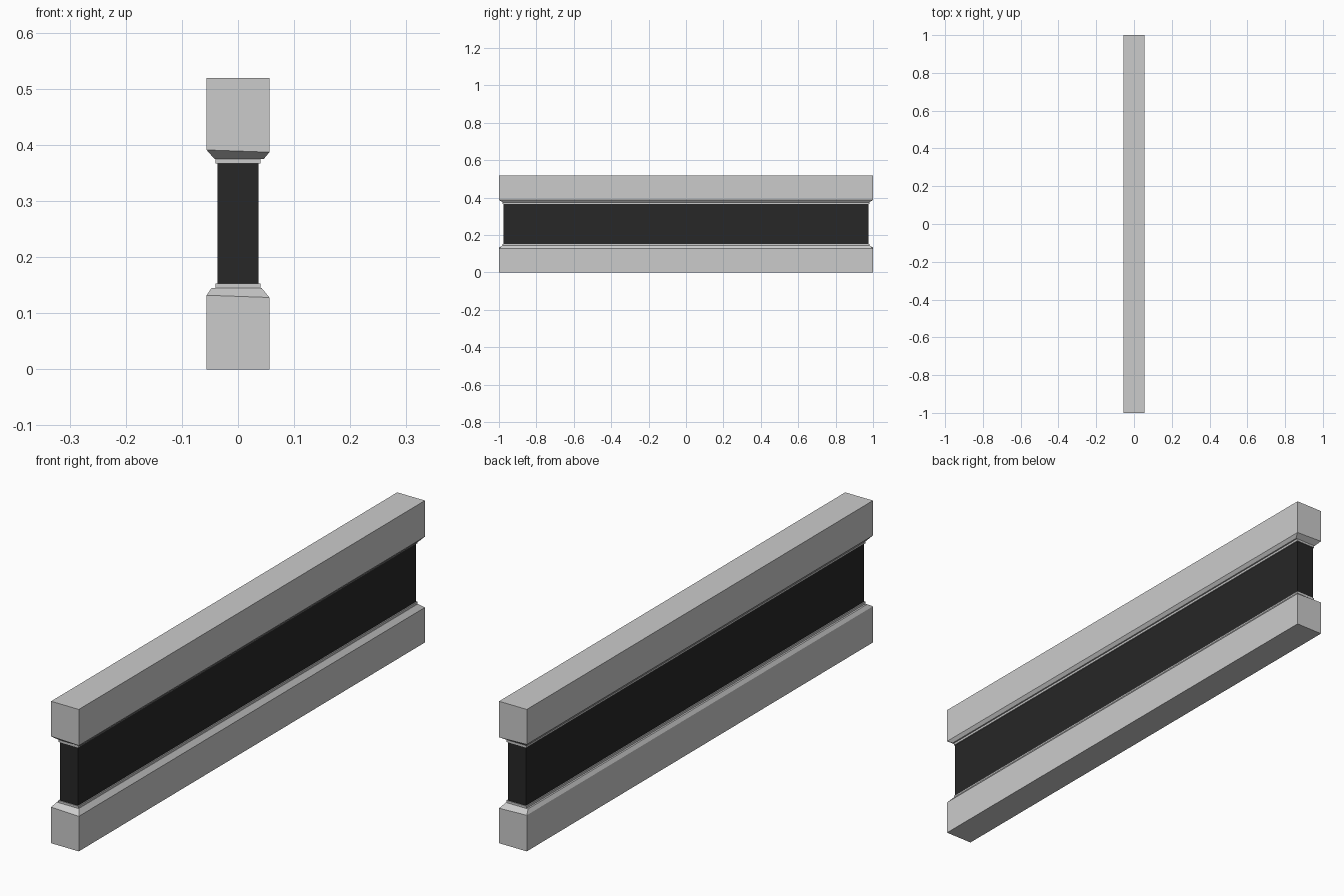
import bpy, bmesh

if "Cube" in bpy.data.objects:
    bpy.data.objects.remove(bpy.data.objects["Cube"])

def stack(name, rings, mat=None):
    """Closed solid from stacked rectangles: (x_left, x_right, half_y, z_left, z_right)."""
    bm = bmesh.new()
    loops = []
    for xl, xr, hy, zl, zr in rings:
        loops.append([bm.verts.new(p) for p in
                      ((xl, -hy, zl), (xr, -hy, zr), (xr, hy, zr), (xl, hy, zl))])
    for a, b in zip(loops, loops[1:]):
        for i in range(4):
            j = (i + 1) % 4
            bm.faces.new((a[i], a[j], b[j], b[i]))
    bm.faces.new(loops[0][::-1])
    bm.faces.new(loops[-1])
    bmesh.ops.recalc_face_normals(bm, faces=bm.faces)
    me = bpy.data.meshes.new(name)
    bm.to_mesh(me)
    bm.free()
    ob = bpy.data.objects.new(name, me)
    bpy.context.collection.objects.link(ob)
    if mat:
        me.materials.append(mat)
    return ob

def box(name, hx, hy, z0, z1, mat=None):
    return stack(name, [(-hx, hx, hy, z0, z0), (-hx, hx, hy, z1, z1)], mat)

black = bpy.data.materials.new("black_panel")
black.diffuse_color = (0.02, 0.02, 0.02, 1)
black.use_nodes = True
black.node_tree.nodes["Principled BSDF"].inputs["Base Color"].default_value = black.diffuse_color

# Bottom and top rails, each with a slightly uneven chamfer facing the panel
stack("bottom_rail", [(-0.056, 0.056, 1.0, 0, 0),
                      (-0.056, 0.056, 1.0, 0.132, 0.128),
                      (-0.047, 0.042, 0.98, 0.145, 0.145)])
stack("top_rail", [(-0.042, 0.046, 0.98, 0.375, 0.375),
                   (-0.056, 0.056, 1.0, 0.391, 0.387),
                   (-0.056, 0.056, 1.0, 0.519, 0.519)])

# Thin trim strips between rails and panel
box("bottom_trim", 0.0405, 0.98, 0.145, 0.153)
box("top_trim", 0.0405, 0.98, 0.367, 0.375)

# Dark centre panel
box("centre_panel", 0.0365, 0.977, 0.153, 0.367, black)
